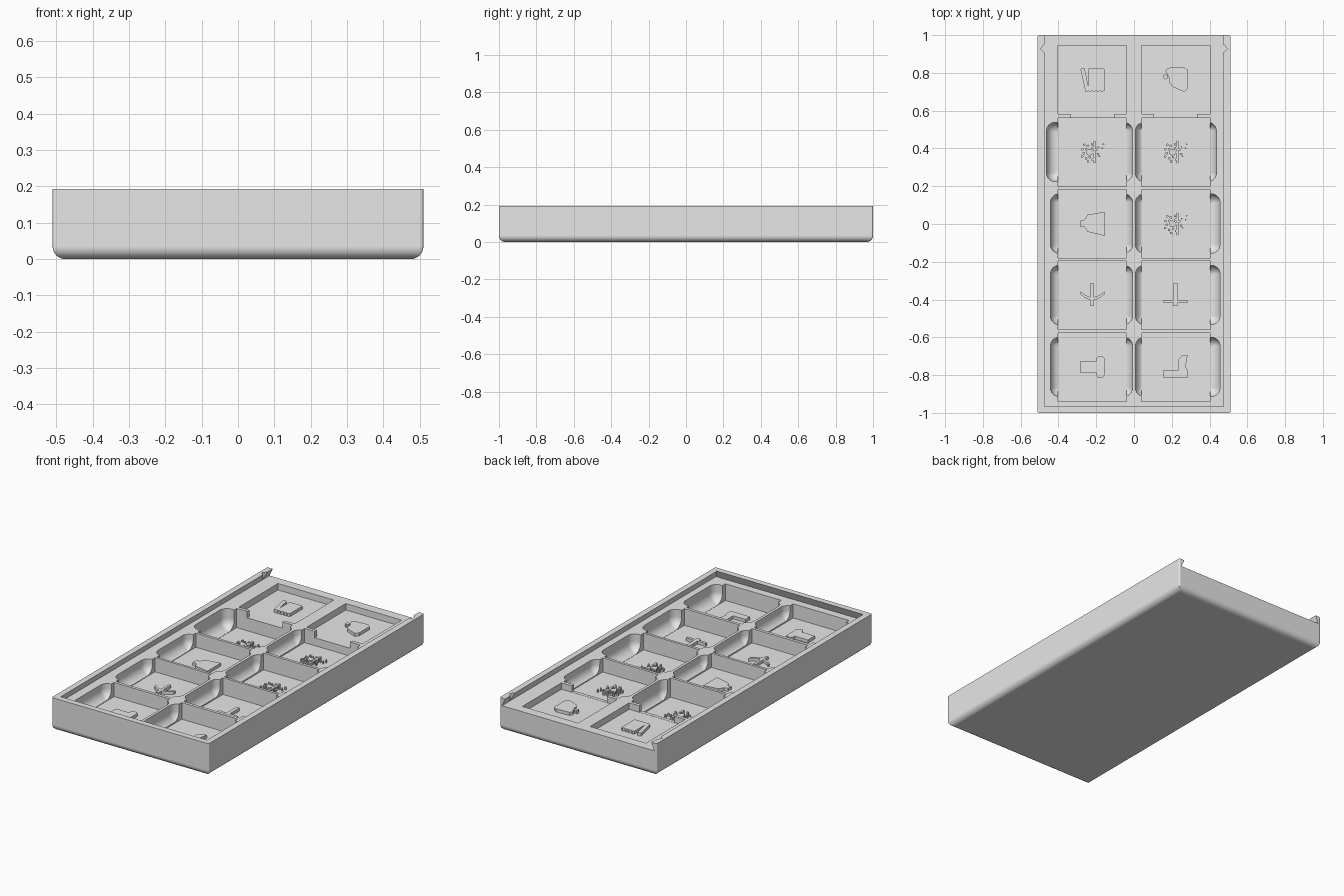
import bpy
import bmesh
from math import sin, cos, pi, sqrt

cube = bpy.data.objects.get("Cube")
if cube:
    bpy.data.objects.remove(cube, do_unlink=True)

grey = bpy.data.materials.new("plain_grey")
grey.use_nodes = True
grey.diffuse_color = (0.8, 0.8, 0.8, 1)
grey.node_tree.nodes["Principled BSDF"].inputs["Base Color"].default_value = (0.8, 0.8, 0.8, 1)

TOP, LEDGE = 0.193, 0.148      # rim height, height of the lid channel floor
ABOVE = LEDGE + 0.02           # cutters stop inside the lid channel


def loft(bm, rings):
    """Skin a stack of equal point rings and cap both ends."""
    rows = [[bm.verts.new(p) for p in ring] for ring in rings]
    n = len(rows[0])
    for low, high in zip(rows, rows[1:]):
        for i in range(n):
            j = (i + 1) % n
            bm.faces.new((low[i], low[j], high[j], high[i]))
    bm.faces.new(rows[0][::-1])
    bm.faces.new(rows[-1])


def finish(name, bm):
    bmesh.ops.recalc_face_normals(bm, faces=bm.faces[:])
    mesh = bpy.data.meshes.new(name)
    bm.to_mesh(mesh)
    bm.free()
    mesh.materials.append(grey)
    obj = bpy.data.objects.new(name, mesh)
    bpy.context.scene.collection.objects.link(obj)
    return obj


def rect(x0, x1, y0, y1, z):
    return [(x0, y0, z), (x1, y0, z), (x1, y1, z), (x0, y1, z)]


def round_rect(x0, x1, y0, y1, z, r, steps=6):
    pts = []
    for k, (cx, cy) in enumerate([(x1 - r, y1 - r), (x0 + r, y1 - r),
                                  (x0 + r, y0 + r), (x1 - r, y0 + r)]):
        for s in range(steps + 1):
            a = (k + s / steps) * pi / 2
            pts.append((cx + r * cos(a), cy + r * sin(a), z))
    return pts


def solid(name, rings):
    bm = bmesh.new()
    loft(bm, rings)
    return finish(name, bm)


def box(name, x0, x1, y0, y1, z0, z1):
    return solid(name, [rect(x0, x1, y0, y1, z0), rect(x0, x1, y0, y1, z1)])


def tub(name, x0, x1, y0, y1, z0, z1, corner, fillet, steps=8):
    """Upright block with rounded corners and a rounded bottom edge."""
    rings = []
    for s in range(steps + 1):
        a = s / steps * pi / 2
        d = fillet * (1 - sin(a))
        rings.append(round_rect(x0 + d, x1 - d, y0 + d, y1 - d,
                                z0 + fillet * (1 - cos(a)), max(corner - d, 0.002)))
    rings.append(round_rect(x0, x1, y0, y1, z1, corner))
    return solid(name, rings)


# Tray body with rounded underside
tray = tub("tray", -0.51, 0.51, -1, 1, 0, TOP, 0.008, 0.035)
cutters = []

# Dovetail lid channel, open at the back
slope = 0.02 / (TOP - LEDGE)
rings = []
for z in (LEDGE, TOP + 0.01):
    d = slope * (z - LEDGE)
    rings.append(rect(-0.495 + d, 0.495 - d, -0.985 + d, 1.1, z))
cutters.append(solid("lid_channel", rings))

# Click notches in the rails
for side in (-1, 1):
    shape = [(0.46, 0.91), (0.478, 0.91), (0.494, 0.928), (0.478, 0.948), (0.46, 0.948)]
    cutters.append(solid("click_notch", [[(side * x, y, z) for x, y in shape]
                                         for z in (LEDGE + 0.004, TOP + 0.01)]))

# Wells, finger scoops and gaps
ROWS = [0.763, 0.38, 0.001, -0.377, -0.758]
HALF = 0.1815
floors = {}
for row, y in enumerate(ROWS):
    for side in (-1, 1):
        x = side * 0.22
        if row == 0:
            floor, reach = 0.11, None
        elif row == 1:
            floor, reach = (0.035, 0.463) if side < 0 else (0.065, 0.436)
        else:
            floor, reach = (0.065, 0.442) if side < 0 else (0.05, 0.455)
        floors[row, side] = floor
        cutters.append(box("well", x - HALF, x + HALF, y - HALF, y + HALF, floor, ABOVE))
        if reach:
            ends = sorted((side * 0.008, side * reach))
            cutters.append(tub("scoop", *ends, y - 0.155, y + 0.158,
                               floor + 0.001, ABOVE, 0.045, 0.055))
        else:
            ends = sorted((side * 0.105, side * 0.334))
            cutters.append(box("gap", *ends, y - HALF - 0.03, y - HALF + 0.01,
                               floor + 0.001, ABOVE))

bpy.context.view_layer.objects.active = tray
for cutter in cutters:
    mod = tray.modifiers.new("cut", "BOOLEAN")
    mod.operation = "DIFFERENCE"
    mod.solver = "EXACT"
    mod.object = cutter
    bpy.ops.object.modifier_apply(modifier=mod.name)
    bpy.data.objects.remove(cutter, do_unlink=True)

bpy.ops.object.select_all(action="DESELECT")
tray.select_set(True)
bpy.ops.object.shade_smooth_by_angle(angle=pi / 6)
even = tray.modifiers.new("even_shading", "WEIGHTED_NORMAL")
even.keep_sharp = True


# Raised floor symbols, outlined in small steps from the well centre
def bar(x0, x1, y0, y1):
    return [(x0, y0), (x1, y0), (x1, y1), (x0, y1)]


def disc(x, y, r, n=6):
    return [(x + r * cos(2 * pi * i / n), y + r * sin(2 * pi * i / n)) for i in range(n)]


def wavy_sheet():
    lower = [(-4 + 2 * i, -11 - i % 2) for i in range(9)]
    return lower + [(x, -y) for x, y in lower[::-1]]


def bow():
    xs = [-12, -8, -4, 0, 4, 8, 12]
    return ([(x, x * x / 24 - 5) for x in xs]
            + [(x, x * x / 24 - 2) for x in xs[::-1]])


def cluster():
    shapes = [bar(1, 3, -11, 11), disc(-3, 0, 3.5, 8)]
    for i in range(16):
        r, a = 2.2 * sqrt(i + 3), i * 2.4
        shapes.append(disc(r * cos(a) - 3, r * sin(a), 1.4, 5))
    shapes += [disc(x, y, 1, 5) for x, y in [(6, 5), (10, 4), (7, -4), (11, 8)]]
    return shapes


slanted_stick = [(-12, 11), (-8, 12), (1 - 4, -11), (-7, -12)]
pouch = [(-8, 12), (8, 13), (12, 10), (12, -9), (9, -12), (-3, -7), (-6, -3), (-6, 1), (-10, 9)]
bell = [(-5, 9), (12, 12), (12, -12), (-5, -8), (-8, -3), (-12, -3), (-12, 3), (-8, 4)]
mallet_head = [(4, 9), (6, 11), (10, 11), (12, 9), (12, -8), (10, -11), (6, -11), (4, -8)]
boot = [(-12, -11), (12, -11), (12, -3), (10, 0), (12, 12), (7, 12), (3, 8), (3, -3), (-12, -3)]

SYMBOLS = [
    ("sheet_symbol", 0, -1, [slanted_stick, wavy_sheet()]),
    ("pouch_symbol", 0, 1, [pouch, disc(-10, 3, 2.5, 8)]),
    ("flower_symbol", 1, -1, cluster()),
    ("flower_symbol", 1, 1, cluster()),
    ("bell_symbol", 2, -1, [bell]),
    ("flower_symbol", 2, 1, cluster()),
    ("bow_symbol", 3, -1, [bar(-2, 1, -11, 12), bow()]),
    ("sword_symbol", 3, 1, [bar(-2, 2, -11, 12), bar(-12, 12, -8, -5)]),
    ("mallet_symbol", 4, -1, [bar(-12, 5, -6, 6), mallet_head]),
    ("boot_symbol", 4, 1, [boot]),
]
STEP = 0.0053
for name, row, side, shapes in SYMBOLS:
    bm = bmesh.new()
    base = floors[row, side]
    for shape in shapes:
        loft(bm, [[(side * 0.22 + STEP * x, ROWS[row] + STEP * y, z) for x, y in shape]
                  for z in (base - 0.002, base + 0.018)])
    finish(name, bm)
